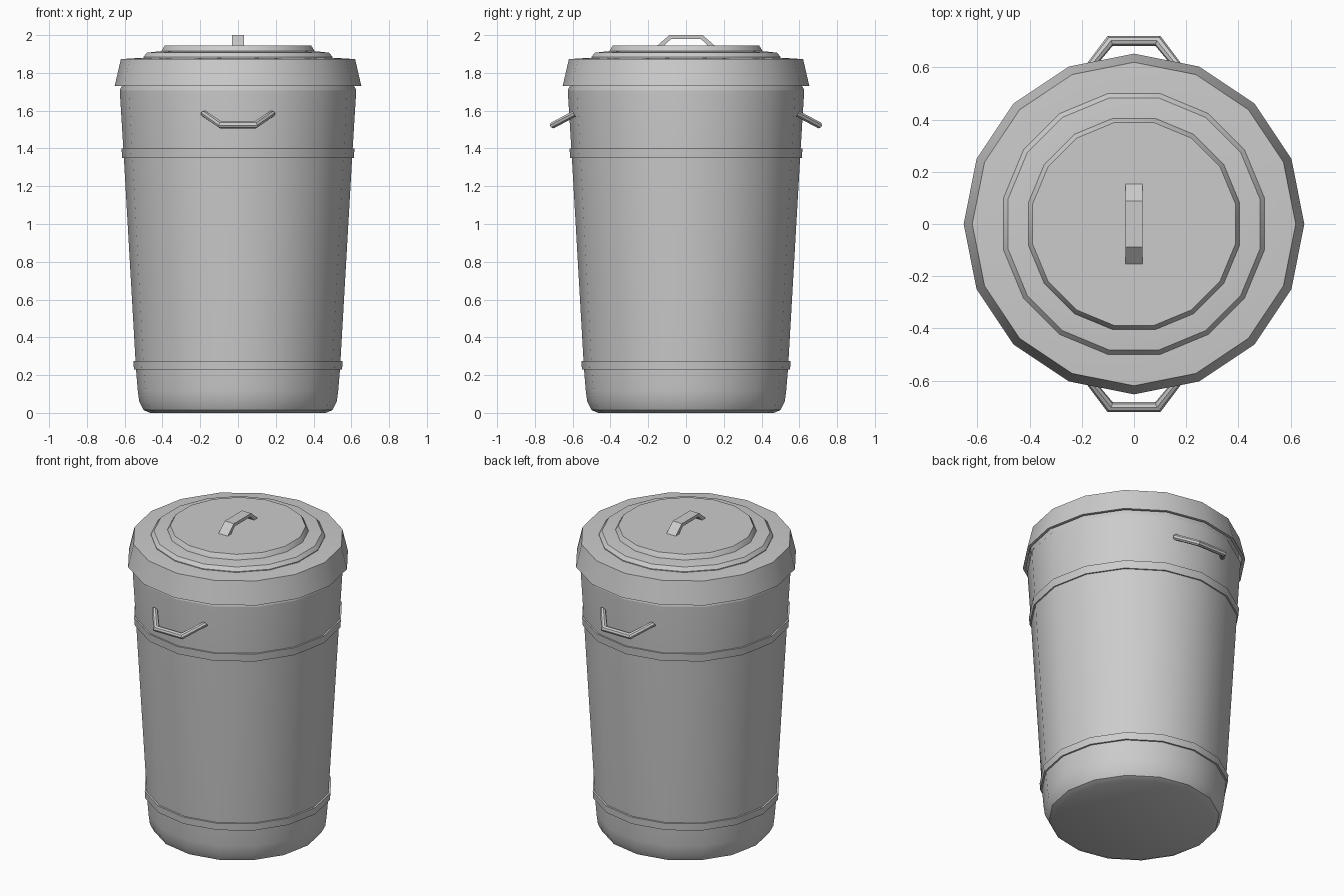
import bpy, bmesh
from math import sin, cos, pi, radians

if "Cube" in bpy.data.objects:
    bpy.data.objects.remove(bpy.data.objects["Cube"])

SIDES = 16


def finish(name, bm, smooth=True):
    bmesh.ops.remove_doubles(bm, verts=bm.verts, dist=1e-5)
    bmesh.ops.recalc_face_normals(bm, faces=bm.faces)
    me = bpy.data.meshes.new(name)
    bm.to_mesh(me)
    bm.free()
    ob = bpy.data.objects.new(name, me)
    bpy.context.collection.objects.link(ob)
    if smooth:
        bpy.ops.object.select_all(action='DESELECT')
        ob.select_set(True)
        bpy.context.view_layer.objects.active = ob
        bpy.ops.object.shade_smooth_by_angle(angle=radians(30))
    return ob


def lathe(name, profile, turn=0.0, cap_first=False, cap_last=False, closed=False):
    """Revolve (radius, z) points into a 16-sided part."""
    bm = bmesh.new()
    rings = [[bm.verts.new((r * cos(turn + 2 * pi * i / SIDES),
                            r * sin(turn + 2 * pi * i / SIDES), z))
              for i in range(SIDES)] for r, z in profile]
    pairs = list(zip(rings, rings[1:]))
    if closed:
        pairs.append((rings[-1], rings[0]))
    for a, b in pairs:
        for i in range(SIDES):
            j = (i + 1) % SIDES
            bm.faces.new((a[i], a[j], b[j], b[i]))
    if cap_first:
        bm.faces.new(rings[0])
    if cap_last:
        bm.faces.new(rings[-1])
    return finish(name, bm)


# Tapered body with rounded foot and a lip tucked under the lid
lathe("body", [(0.465, 0.0), (0.50, 0.015), (0.523, 0.06), (0.531, 0.12),
               (0.54, 0.23), (0.606, 1.38), (0.626, 1.705), (0.626, 1.71),
               (0.615, 1.73), (0.612, 1.84)], cap_first=True, cap_last=True)

# Raised bands
for name, z0, z1, r0, r1 in (("lower_band", 0.23, 0.275, 0.551, 0.554),
                             ("upper_band", 1.35, 1.40, 0.613, 0.617)):
    lathe(name, [(r0 - 0.03, z0), (r0, z0), (r1, z1), (r1 - 0.03, z1)], closed=True)

# Lid with flared skirt
lathe("lid", [(0.62, 1.86), (0.635, 1.73), (0.653, 1.73), (0.62, 1.873),
              (0.51, 1.88)], cap_first=True, cap_last=True)

# Stepped discs on the lid, turned half a facet
half = pi / SIDES
lathe("lid_step", [(0.51, 1.87), (0.51, 1.885), (0.492, 1.907), (0.415, 1.915)],
      half, True, True)
lathe("lid_top", [(0.415, 1.91), (0.412, 1.918), (0.396, 1.944)], half, True, True)

# Lid handle: flat strip bent over the centre
bm = bmesh.new()
outer = [(-0.157, 1.94), (-0.088, 2.0), (0.088, 2.0), (0.157, 1.94)]
inner = [(0.122, 1.94), (0.078, 1.98), (-0.078, 1.98), (-0.122, 1.94)]
face = bm.faces.new([bm.verts.new((-0.033, y, z)) for y, z in outer + inner])
ext = bmesh.ops.extrude_face_region(bm, geom=[face])
bmesh.ops.translate(bm, vec=(0.066, 0, 0),
                    verts=[v for v in ext["geom"] if isinstance(v, bmesh.types.BMVert)])
bm.faces.ensure_lookup_table()
finish("lid_handle", bm, smooth=False)


# Side handles: rounded bar, mitred at the bends
def side_handle(name, s):
    # Bar lies in a plane sloping down and outward
    path = [(-0.178, 0.0), (-0.092, 0.124), (0.092, 0.124), (0.178, 0.0)]
    mitre = [(-1.0, 0.0), (-0.57, 1.0), (0.57, 1.0), (1.0, 0.0)]
    dy, dz = cos(radians(28)), -sin(radians(28))
    bm = bmesh.new()
    rings = []
    for (x, d), (mx, md) in zip(path, mitre):
        ring = []
        for k in range(8):
            a = 2 * pi * (k + 0.5) / 8
            u, v = 0.019 * cos(a), 0.018 * sin(a)
            px, pd = x + mx * u, d + md * u
            ring.append(bm.verts.new((px, s * (0.592 + pd * dy - v * dz),
                                      1.583 + pd * dz + v * dy)))
        rings.append(ring)
    for a, b in zip(rings, rings[1:]):
        for i in range(8):
            j = (i + 1) % 8
            bm.faces.new((a[i], a[j], b[j], b[i]))
    bm.faces.new(rings[0])
    bm.faces.new(rings[-1])
    finish(name, bm)


side_handle("front_handle", -1)
side_handle("back_handle", 1)
